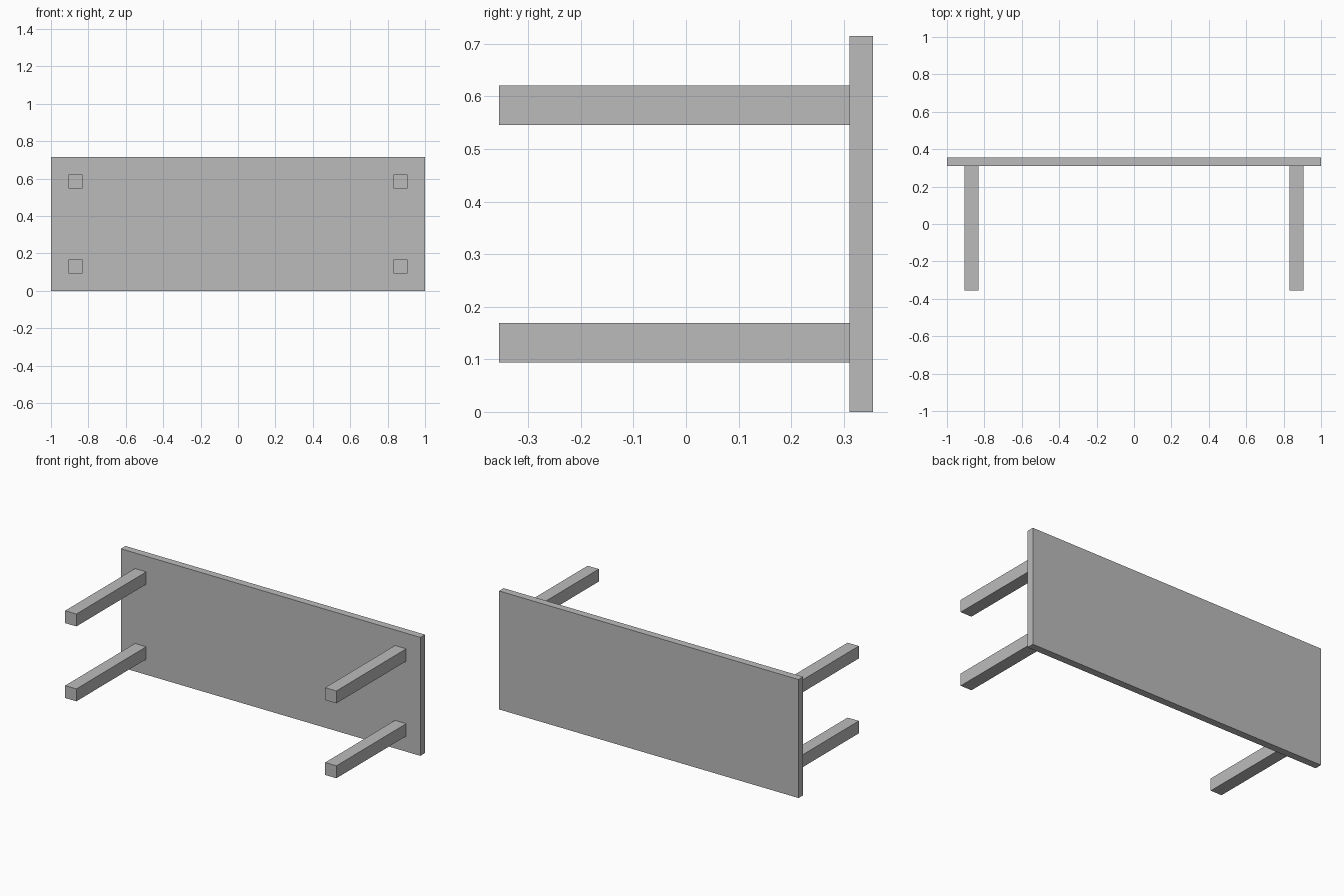
import bpy

# Remove the default object
cube = bpy.data.objects.get("Cube")
if cube:
    bpy.data.objects.remove(cube, do_unlink=True)

# Single plain grey
GREY = (0.5, 0.5, 0.5, 1.0)
grey = bpy.data.materials.new("plain_grey")
grey.use_nodes = True
grey.diffuse_color = GREY
grey.node_tree.nodes["Principled BSDF"].inputs["Base Color"].default_value = GREY


def box(name, centre, size):
    """Add a sharp-edged box with its real size baked into the mesh."""
    bpy.ops.mesh.primitive_cube_add(size=1, location=centre)
    obj = bpy.context.object
    obj.name = name
    obj.scale = size
    bpy.ops.object.transform_apply(location=False, rotation=False, scale=True)
    obj.data.materials.append(grey)
    return obj


HEIGHT = 0.715       # table lies on its long edge
BACK = 0.355         # half of the overall depth
THICK = 0.044        # table top thickness
LEG = 0.075          # square leg width
LEG_X = 0.868        # leg offsets from the table top centre
LEG_Z = 0.226

# Table top, standing upright at the back
box("table_top", (0, BACK - THICK / 2, HEIGHT / 2), (2, THICK, HEIGHT))

# Four legs pointing forward from the underside
leg_length = 2 * BACK - THICK
for x_side, x_name in ((1, "left"), (-1, "right")):
    for z_side, z_name in ((1, "upper"), (-1, "lower")):
        box(f"{z_name}_{x_name}_leg",
            (x_side * LEG_X, -THICK / 2, HEIGHT / 2 + z_side * LEG_Z),
            (LEG, leg_length, LEG))
